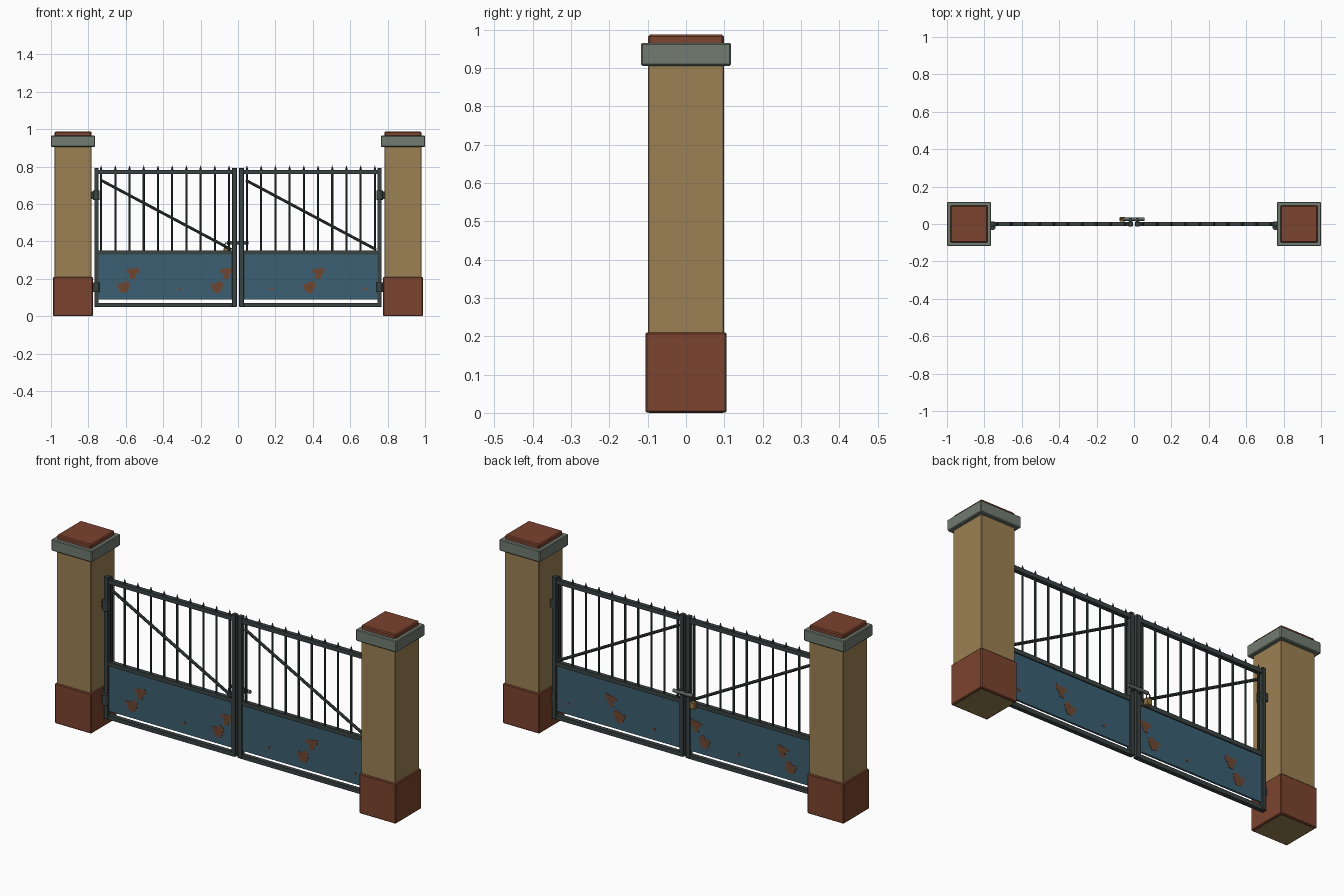
import bpy, bmesh, math
from mathutils import Vector

if "Cube" in bpy.data.objects:
    bpy.data.objects.remove(bpy.data.objects["Cube"])


def mat(name, r, g, b):
    lin = lambda c: c / 12.92 if c <= 0.04045 else ((c + 0.055) / 1.055) ** 2.4
    m = bpy.data.materials.new(name)
    m.diffuse_color = (lin(r / 255), lin(g / 255), lin(b / 255), 1)
    m.use_nodes = True
    m.node_tree.nodes["Principled BSDF"].inputs["Base Color"].default_value = m.diffuse_color
    return m


SAND = mat("sand_stone", 156, 129, 84)
BRICK = mat("red_brick", 124, 67, 46)
STONE = mat("grey_stone", 113, 123, 113)
IRON = mat("dark_iron", 58, 68, 66)
PANEL = mat("blue_paint", 59, 96, 114)
RUST = mat("rust", 112, 70, 50)
STEEL = mat("bolt_steel", 98, 104, 102)
BRASS = mat("brass", 156, 124, 70)


def finish(name, bm, m):
    bmesh.ops.recalc_face_normals(bm, faces=bm.faces)
    me = bpy.data.meshes.new(name)
    bm.to_mesh(me)
    bm.free()
    me.materials.append(m)
    ob = bpy.data.objects.new(name, me)
    bpy.context.collection.objects.link(ob)
    return ob


def box(name, m, x, y, z, bevel=0.0):
    """Box from (min, max) ranges."""
    bm = bmesh.new()
    bmesh.ops.create_cube(bm, size=1)
    for v in bm.verts:
        v.co = [r[0] if c < 0 else r[1] for c, r in zip(v.co, (x, y, z))]
    if bevel:
        bmesh.ops.bevel(bm, geom=bm.edges[:], offset=bevel, segments=1, affect='EDGES')
    return finish(name, bm, m)


def rod(name, m, a, b, r1, r2=None, sides=8):
    """Cylinder or cone between two points."""
    a, b = Vector(a), Vector(b)
    bm = bmesh.new()
    bmesh.ops.create_cone(bm, cap_ends=True, segments=sides, radius1=r1,
                          radius2=r1 if r2 is None else r2, depth=(b - a).length)
    ob = finish(name, bm, m)
    ob.location = (a + b) / 2
    ob.rotation_euler = (b - a).to_track_quat('Z', 'Y').to_euler()
    return ob


def patch(name, cx, cz, pts):
    """Thin rust plate showing on both faces of the panel."""
    bm = bmesh.new()
    f = bm.faces.new([bm.verts.new((cx + x, -0.0065, cz + z)) for x, z in pts])
    g = bmesh.ops.extrude_face_region(bm, geom=[f])["geom"]
    bmesh.ops.translate(bm, vec=(0, 0.013, 0), verts=[v for v in g if isinstance(v, bmesh.types.BMVert)])
    return finish(name, bm, RUST)


# Gate pillars
for s, side in ((-1, "left"), (1, "right")):
    c = s * 0.882

    def block(part, m, h, z, bevel):
        box(f"{side}_pillar_{part}", m, (c - h, c + h), (-h, h), z, bevel)
    block("shaft", SAND, 0.099, (0, 0.91), 0.003)
    block("base", BRICK, 0.106, (0.001, 0.21), 0.004)
    block("cap", STONE, 0.118, (0.906, 0.966), 0.004)
    block("top", BRICK, 0.099, (0.96, 0.987), 0.005)

# Gate leaves
for s, side in ((-1, "left"), (1, "right")):
    c = s * 0.387
    span = (c - 0.37, c + 0.37)
    for part, a, b in (("outer_stile", 0.745, 0.768), ("inner_stile", 0.006, 0.031)):
        box(f"{side}_{part}", IRON, sorted((s * a, s * b)), (-0.013, 0.013), (0.05, 0.793), 0.002)
    for part, z in (("bottom_rail", 0.06), ("middle_rail", 0.34), ("top_rail", 0.77)):
        box(f"{side}_{part}", IRON, span, (-0.011, 0.011), (z - 0.011, z + 0.011))
    box(f"{side}_panel", PANEL, span, (-0.005, 0.005), (0.09, 0.335))

    # Upright bars with spear points
    for i in range(10):
        x = s * 0.39 + (i - 4.5) * 0.076
        rod(f"{side}_bar_{i}", IRON, (x, 0, 0.335), (x, 0, 0.782), 0.0055)
        rod(f"{side}_spike_{i}", IRON, (x, 0, 0.779), (x, 0, 0.808), 0.008, 0.0)

    # Diagonal brace
    rod(f"{side}_brace", IRON, (c - 0.345, 0, 0.727), (c + 0.352, 0, 0.356), 0.0075)

    # Hinges
    for z, n in ((0.647, "upper"), (0.155, "lower")):
        x = s * 0.757
        rod(f"{side}_{n}_hinge", IRON, (x, -0.016, z - 0.026), (x, -0.016, z + 0.026), 0.017, sides=12)
        box(f"{side}_{n}_hinge_plate", IRON, sorted((s * 0.745, s * 0.79)),
            (-0.012, 0.008), (z - 0.019, z + 0.019))

# Rust patches
UPPER = [(-.036, .012), (-.018, .026), (.006, .026), (.03, .034), (.035, .008),
         (.016, -.008), (.012, -.028), (-.014, -.03), (-.012, -.004)]
LOWER = [(-.034, .018), (-.008, .016), (.012, .034), (.034, .02), (.03, -.008),
         (.014, -.034), (-.014, -.03), (-.026, -.008)]
for i, x in enumerate((-0.564, -0.064, 0.429)):
    patch(f"rust_upper_{i}", x, 0.228, UPPER)
    patch(f"rust_lower_{i}", x - 0.049, 0.157, LOWER)
DOT = [(0.01 * math.cos(k * math.pi / 3), 0.008 * math.sin(k * math.pi / 3)) for k in range(6)]
for i, x in enumerate((-0.31, 0.18, 0.68)):
    patch(f"rust_dot_{i}", x, 0.146, DOT)

# Slide bolt and padlock on the back
rod("slide_bolt", STEEL, (-0.06, 0.026, 0.393), (0.055, 0.026, 0.393), 0.009, sides=12)
for s, side in ((-1, "left"), (1, "right")):
    box(f"{side}_bolt_keeper", IRON, (s * 0.019 - 0.008, s * 0.019 + 0.008),
        (0.01, 0.03), (0.381, 0.405))
box("padlock_body", BRASS, (-0.077, -0.046), (0.014, 0.038), (0.328, 0.364), 0.003)
arch = [(-0.0615 + 0.01 * math.cos(k * math.pi / 6), 0.026, 0.38 + 0.012 * math.sin(k * math.pi / 6))
        for k in range(7)]
arch = [(arch[0][0], 0.026, 0.36)] + arch + [(arch[-1][0], 0.026, 0.36)]
cu = bpy.data.curves.new("padlock_shackle", 'CURVE')
cu.dimensions = '3D'
cu.bevel_depth = 0.003
cu.bevel_resolution = 1
sp = cu.splines.new('POLY')
sp.points.add(len(arch) - 1)
for p, co in zip(sp.points, arch):
    p.co = (*co, 1)
cu.materials.append(STEEL)
bpy.context.collection.objects.link(bpy.data.objects.new("padlock_shackle", cu))
